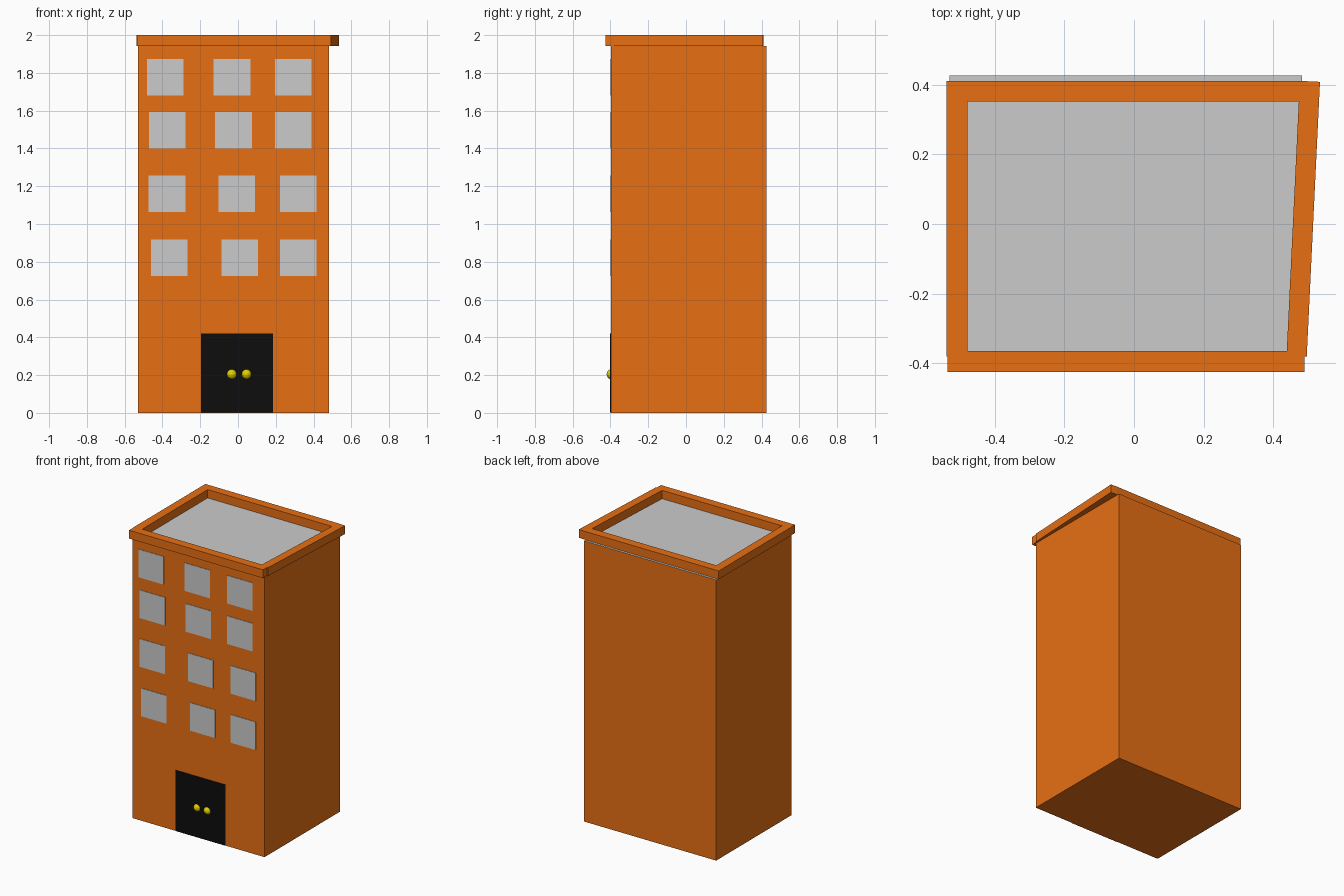
import bpy, bmesh, math

if "Cube" in bpy.data.objects:
    bpy.data.objects.remove(bpy.data.objects["Cube"])


def material(name, rgb):
    m = bpy.data.materials.new(name)
    m.diffuse_color = (*rgb, 1)
    m.use_nodes = True
    m.node_tree.nodes["Principled BSDF"].inputs["Base Color"].default_value = m.diffuse_color
    return m


orange = material("orange", (0.8, 0.16, 0.007))
black = material("black", (0.004, 0.004, 0.004))
yellow = material("yellow", (0.75, 0.62, 0.0))


def box(name, x0, x1, y0, y1, z0, z1, mat=None, angle=0):
    bpy.ops.mesh.primitive_cube_add(
        size=1, location=((x0 + x1) / 2, (y0 + y1) / 2, (z0 + z1) / 2),
        rotation=(0, 0, math.radians(angle)))
    ob = bpy.context.object
    ob.name = name
    ob.scale = (x1 - x0, y1 - y0, z1 - z0)
    if mat:
        ob.data.materials.append(mat)
    return ob


X0, X1, Y0, Y1, TOP = -0.53, 0.482, -0.398, 0.427, 1.942

# Tower walls and floor, open at the top for the grey roof
walls = box("walls", X0, X1, Y0, Y1, 0, TOP, orange)
bm = bmesh.new()
bm.from_mesh(walls.data)
bm.faces.ensure_lookup_table()
top = [f for f in bm.faces if f.calc_center_median().z > 0.4]
bmesh.ops.delete(bm, geom=top, context='FACES_ONLY')
bm.to_mesh(walls.data)
bm.free()

# Flat grey roof
bpy.ops.mesh.primitive_plane_add(size=1, location=((X0 + X1) / 2, (Y0 + Y1) / 2, TOP))
roof = bpy.context.object
roof.name = "roof"
roof.scale = (X1 - X0, Y1 - Y0, 1)

# Parapet rails, the right one slightly skewed
box("parapet_front", -0.536, 0.489, -0.425, -0.365, TOP, 2, orange)
box("parapet_back", -0.536, 0.486, 0.351, 0.411, TOP, 2, orange)
box("parapet_left", -0.538, -0.478, -0.38, 0.411, TOP, 2, orange)
box("parapet_right", 0.457, 0.515, -0.38, 0.41, TOP, 2, orange, angle=-2.76)

# Windows: row height and hand-placed centres
rows = [(1.777, (-0.385, -0.032, 0.293)),
        (1.497, (-0.375, -0.024, 0.293)),
        (1.160, (-0.376, -0.006, 0.319)),
        (0.821, (-0.364, 0.009, 0.319))]
h = 0.097
for z, xs in rows:
    for x in xs:
        box("window", x - h, x + h, Y0 - 0.003, Y0 + 0.01, z - h, z + h)

# Door and its two knobs
box("door", -0.196, 0.184, Y0 - 0.004, Y0 + 0.01, 0.001, 0.421, black)
for x in (-0.033, 0.045):
    bpy.ops.mesh.primitive_uv_sphere_add(
        segments=32, ring_count=16, radius=0.027, location=(x, -0.393, 0.205))
    knob = bpy.context.object
    knob.name = "door_knob"
    knob.data.materials.append(yellow)
    bpy.ops.object.shade_smooth()
